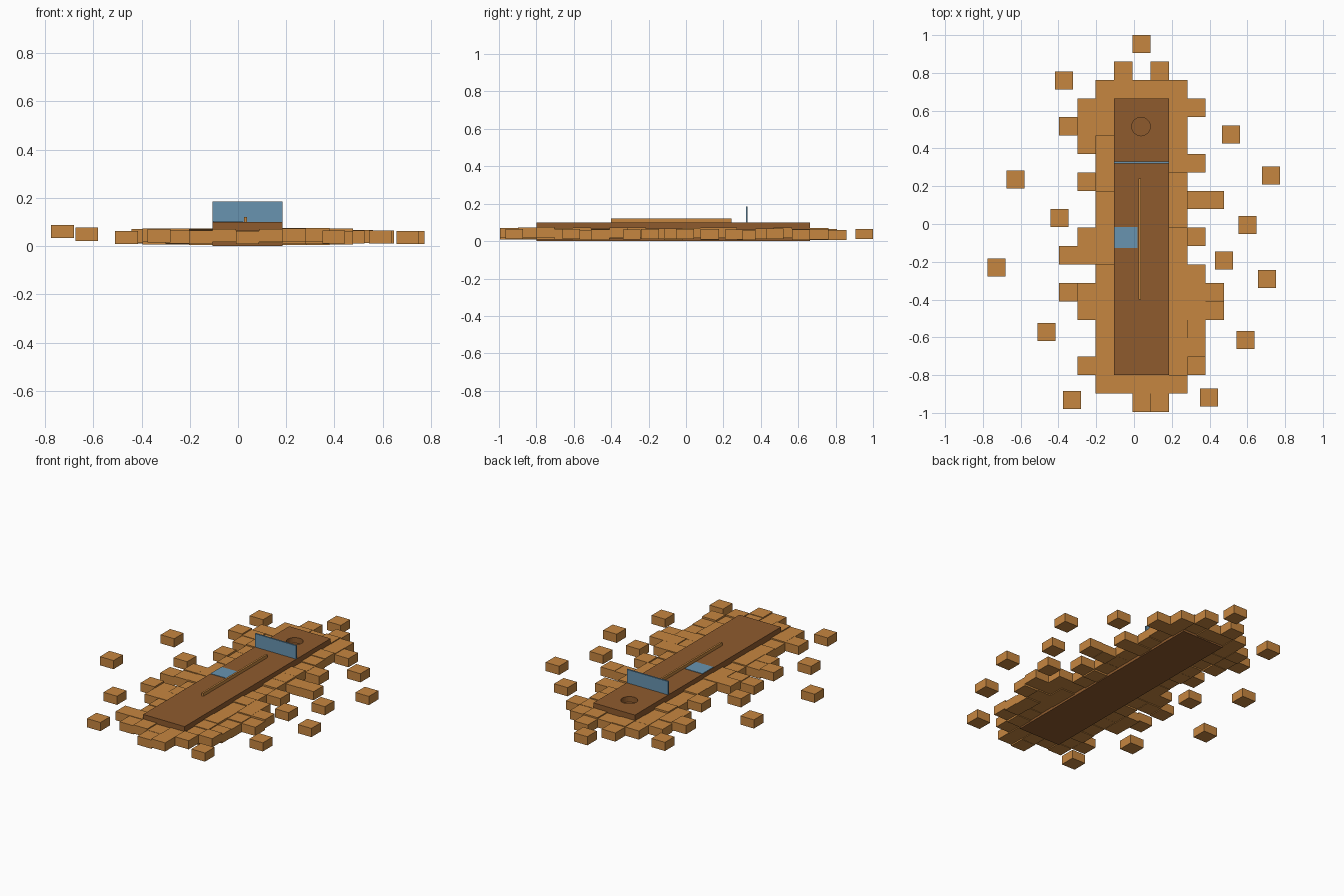
import bpy, bmesh, random
from mathutils import Matrix, Vector

random.seed(4)
if "Cube" in bpy.data.objects:
    bpy.data.objects.remove(bpy.data.objects["Cube"])


def material(name, rgb):
    m = bpy.data.materials.new(name)
    m.use_nodes = True
    m.diffuse_color = (*rgb, 1)
    m.node_tree.nodes["Principled BSDF"].inputs["Base Color"].default_value = (*rgb, 1)
    return m


ORANGE = material("sandy orange", (0.565, 0.24, 0.051))
BROWN = material("dark wood", (0.275, 0.105, 0.027))
BLUE = material("steel blue", (0.138, 0.296, 0.434))


def add_box(bm, lo, hi):
    lo, hi = Vector(lo), Vector(hi)
    mat = Matrix.Translation((lo + hi) / 2) @ Matrix.Diagonal((*(hi - lo), 1))
    bmesh.ops.create_cube(bm, size=1, matrix=mat)


def finish(name, bm, mat):
    mesh = bpy.data.meshes.new(name)
    bm.to_mesh(mesh)
    bm.free()
    mesh.materials.append(mat)
    ob = bpy.data.objects.new(name, mesh)
    bpy.context.collection.objects.link(ob)
    return ob


def box(name, lo, hi, mat):
    bm = bmesh.new()
    add_box(bm, lo, hi)
    return finish(name, bm, mat)


X0, Y0, GX, GY, THICK = -0.106, 0.664, 0.097, 0.0976, 0.055

# Deck plank with a round blind hole near the back
plank = box("deck_plank", (X0, Y0 - 15 * GY, 0), (X0 + 3 * GX, Y0, 0.1), BROWN)
bm = bmesh.new()
bmesh.ops.create_cone(bm, cap_ends=True, segments=32, radius1=0.049, radius2=0.049,
                      depth=0.08, matrix=Matrix.Translation((0.037, 0.516, 0.105)))
cutter = finish("hole_cutter", bm, BROWN)
cutter.hide_render = True
cutter.hide_set(True)
cut = plank.modifiers.new("round_hole", "BOOLEAN")
cut.operation = "DIFFERENCE"
cut.solver = "EXACT"
cut.object = cutter
bpy.context.view_layer.objects.active = plank
bpy.ops.object.modifier_apply(modifier=cut.name)
bpy.data.objects.remove(cutter)

# Ragged bed of blocks around the plank: columns added left and right of each row
left = [2, 3, 2, 1, 2, 1, 1, 2, 3, 1, 3, 2, 1, 1, 2]
right = [2, 1, 1, 2, 1, 3, 1, 2, 1, 2, 3, 3, 2, 2, 2]
cells = []
for row, (a, b) in enumerate(zip(left, right)):
    cells += [(-1 - k, row) for k in range(a)] + [(3 + k, row) for k in range(b)]
for row in (-1, 15):
    cells += [(col, row) for col in range(-1, 4)]
cells += [(0, -2), (2, -2), (1, 16), (2, 16)]

bm = bmesh.new()
for col, row in cells:
    x, y, z = X0 + col * GX, Y0 - row * GY, random.uniform(0.004, 0.02)
    add_box(bm, (x, y - GY, z), (x + GX, y, z + THICK))
finish("block_bed", bm, ORANGE)

# Scattered loose blocks
loose = [(0.04, 0.953, 0.01), (-0.37, 0.76, 0.01), (0.513, 0.475, 0.012),
         (0.725, 0.257, 0.008), (-0.627, 0.235, 0.021), (-0.394, 0.032, 0.015),
         (0.6, -0.006, 0.01), (0.476, -0.193, 0.01), (-0.728, -0.23, 0.033),
         (0.704, -0.29, 0.008), (-0.463, -0.572, 0.008), (0.59, -0.614, 0.01),
         (-0.328, -0.932, 0.015), (0.397, -0.918, 0.01)]
R = 0.0475
bm = bmesh.new()
for x, y, z in loose:
    add_box(bm, (x - R, y - R, z), (x + R, y + R, z + THICK))
finish("loose_blocks", bm, ORANGE)

# Fittings on the deck
box("centre_rail", (0.025, -0.4, 0.099), (0.037, 0.242, 0.12), ORANGE)
box("upright_screen", (X0, 0.32, 0.099), (X0 + 3 * GX, 0.33, 0.185), BLUE)
box("deck_panel", (-0.104, -0.127, 0.099), (0.018, -0.016, 0.103), BLUE)
